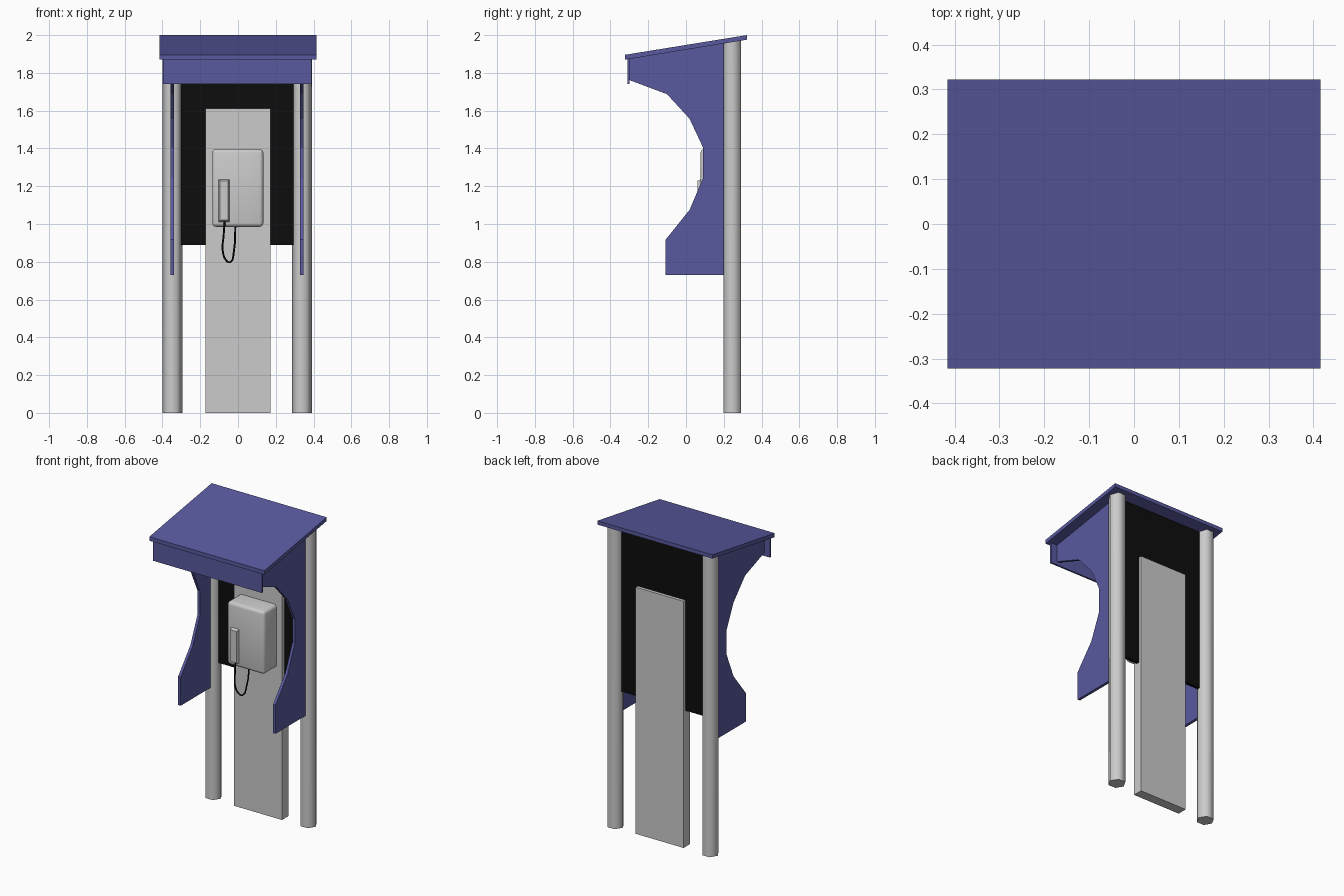
import bpy, bmesh, math

if "Cube" in bpy.data.objects:
    bpy.data.objects.remove(bpy.data.objects["Cube"])


def material(name, rgb):
    m = bpy.data.materials.new(name)
    m.diffuse_color = (*rgb, 1)
    m.use_nodes = True
    m.node_tree.nodes["Principled BSDF"].inputs["Base Color"].default_value = m.diffuse_color
    return m


BLUE = material("blue_paint", (0.10, 0.10, 0.35))
BLACK = material("black", (0.004, 0.004, 0.004))
CX = -0.005    # middle of the frame
HALF = 0.343   # distance from middle to each post


def under_roof(y):
    """Height of the roof underside at depth y."""
    return 1.87 + (y + 0.322) * 0.164


def finish(name, bm, mat=None, smooth=None):
    bmesh.ops.recalc_face_normals(bm, faces=bm.faces)
    me = bpy.data.meshes.new(name)
    bm.to_mesh(me)
    bm.free()
    ob = bpy.data.objects.new(name, me)
    bpy.context.collection.objects.link(ob)
    if mat:
        me.materials.append(mat)
    if smooth:
        bpy.ops.object.select_all(action='DESELECT')
        bpy.context.view_layer.objects.active = ob
        ob.select_set(True)
        bpy.ops.object.shade_smooth_by_angle(angle=math.radians(smooth))
    return ob


def side_profile(name, pts, x0, x1, mat=None):
    """Extrude a (y, z) outline from x0 to x1."""
    bm = bmesh.new()
    face = bm.faces.new([bm.verts.new((x0, y, z)) for y, z in pts])
    ext = bmesh.ops.extrude_face_region(bm, geom=[face])["geom"]
    bmesh.ops.translate(bm, vec=(x1 - x0, 0, 0),
                        verts=[v for v in ext if isinstance(v, bmesh.types.BMVert)])
    return finish(name, bm, mat)


def box_bm(x0, x1, y0, y1, z0, z1):
    bm = bmesh.new()
    bmesh.ops.create_cube(bm, size=1)
    for v in bm.verts:
        v.co = (x1 if v.co.x > 0 else x0, y1 if v.co.y > 0 else y0,
                z1 if v.co.z > 0 else z0)
    return bm


# Sloping roof and front fascia
R = 0.322
side_profile("roof", [(-R, under_roof(-R)), (R, under_roof(R)), (R, 2.0), (-R, 1.896)],
             -0.416, 0.416, BLUE)
side_profile("fascia", [(-0.311, 1.74), (-0.299, 1.74), (-0.299, under_roof(-0.299)),
                        (-0.311, under_roof(-0.311))], CX - 0.393, CX + 0.395, BLUE)

# Scalloped side panels and hexagonal posts
outline = [(-0.30, under_roof(-0.30)), (-0.30, 1.762), (-0.10, 1.687), (0.019, 1.557),
           (0.091, 1.403), (0.091, 1.245), (0.019, 1.075), (-0.108, 0.917),
           (-0.108, 0.73), (0.235, 0.73), (0.235, under_roof(0.235))]
for label, s in (("left", -1), ("right", 1)):
    x = CX + s * HALF
    side_profile(label + "_side_panel", outline, x - 0.009, x + 0.009, BLUE)
    bm = bmesh.new()
    bmesh.ops.create_cone(bm, cap_ends=True, segments=6, radius1=0.053, radius2=0.053, depth=2)
    if max(v.co.x for v in bm.verts) < 0.05:   # put corners on the x axis
        for v in bm.verts:
            v.co.x, v.co.y = v.co.y, v.co.x
    for v in bm.verts:
        v.co.x += x
        v.co.y += 0.245
        v.co.z = under_roof(v.co.y) if v.co.z > 0 else 0
    finish(label + "_post", bm, smooth=65)

# Black back panel and grey mounting board
finish("back_panel", box_bm(CX - 0.33, CX + 0.33, 0.232, 0.252, 0.89, 1.96), BLACK)
finish("mounting_board", box_bm(-0.173, 0.173, 0.207, 0.272, 0, 1.612))

# Phone body with rounded edges
bm = box_bm(-0.136, 0.134, 0.077, 0.215, 0.985, 1.397)
bmesh.ops.bevel(bm, geom=[e for e in bm.edges if min(v.co.y for v in e.verts) < 0.1],
                offset=0.02, segments=3, profile=0.5, affect='EDGES')
finish("phone_body", bm, smooth=40)

# Handset with tapered front
bm = box_bm(-0.105, -0.043, 0.060, 0.085, 1.008, 1.24)
for v in bm.verts:
    if v.co.y < 0.07:
        v.co.x += 0.009 if v.co.x < -0.074 else -0.009
        v.co.z += 0.012 if v.co.z < 1.1 else -0.012
finish("handset", bm)

# Hanging cord
path = [(-0.071, 0.075, 1.012), (-0.076, 0.078, 0.94), (-0.081, 0.085, 0.86),
        (-0.063, 0.095, 0.808), (-0.042, 0.105, 0.797), (-0.022, 0.12, 0.855),
        (-0.014, 0.138, 0.99)]
cu = bpy.data.curves.new("cord", 'CURVE')
cu.dimensions = '3D'
cu.bevel_depth = 0.005
cu.bevel_resolution = 1
cu.resolution_u = 3
cu.use_fill_caps = True
sp = cu.splines.new('BEZIER')
sp.bezier_points.add(len(path) - 1)
for p, co in zip(sp.bezier_points, path):
    p.co = co
    p.handle_left_type = p.handle_right_type = 'AUTO'
cu.materials.append(BLACK)
bpy.context.collection.objects.link(bpy.data.objects.new("cord", cu))
